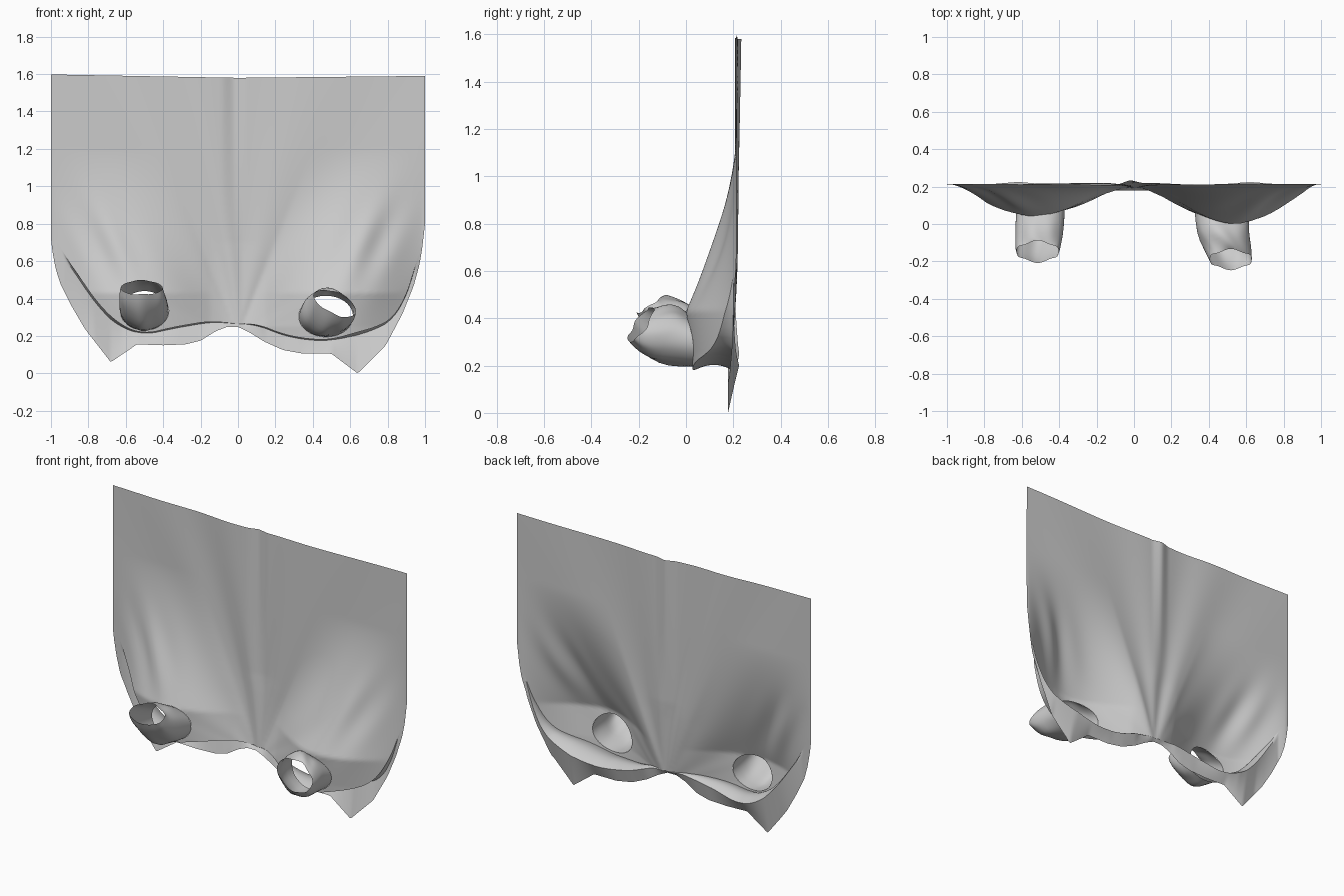
import bpy, bmesh
from math import sin, cos, pi, atan2, hypot

if "Cube" in bpy.data.objects:
    bpy.data.objects.remove(bpy.data.objects["Cube"])


def lerp_curve(pts, x):
    if x <= pts[0][0]:
        return pts[0][1]
    for (a, p), (b, q) in zip(pts, pts[1:]):
        if x <= b:
            return p + (q - p) * (x - a) / (b - a)
    return pts[-1][1]


def soft_curve(pts, x):
    return sum(lerp_curve(pts, x + d * .02) for d in range(-3, 4)) / 7


def clamp(t):
    return max(0.0, min(1.0, t))


# lower outline of the cloth, with two pointed corners
HEM = [(-1, .72), (-.992, .65), (-.975, .56), (-.95, .48), (-.89, .36), (-.82, .24), (-.68, .06),
       (-.54, .155), (-.4, .15), (-.28, .155), (-.2, .175), (-.12, .225), (-.06, .248), (0, .248),
       (.06, .22), (.14, .17), (.24, .125), (.35, .105), (.5, .105), (.64, 0), (.79, .15),
       (.88, .32), (.94, .47), (.97, .58), (.985, .67), (1, .8)]
# crease where the pouches fold back under to the hem
CREASE = [(-1, .78), (-.95, .66), (-.87, .55), (-.75, .37), (-.62, .25), (-.5, .21), (-.33, .25),
          (-.15, .28), (0, .265), (.1, .265), (.25, .205), (.4, .18), (.5, .18), (.62, .215),
          (.75, .25), (.84, .3), (.9, .4), (.97, .62), (1, .82)]


def cloth_y(x, z):
    """Depth of the cloth above the crease: flat at the top, two pouches below."""
    ax = abs(x)
    a = .02 + max(0, z - .25) * .4
    across = sin(pi * clamp((ax - a) / (.985 - a))) ** 1.2
    t = clamp((1.2 - z) / .77)
    up = t ** 1.7 * (1 - .12 * clamp((z - .43) / -.25))
    amp = .17 if x < 0 else .21
    # pleats radiating from the middle of the hem
    ang = atan2(x, z - .2 + 1e-6)
    fade = clamp(hypot(x, z - .25) * 2.5) * clamp(1.25 - ax) * clamp(1 - abs(ang) / 1.3)
    pleat = .007 * fade * sin(ang * 15 + .9 * sin(ang * 5 + z))
    # crumples on the outer shoulders of the pouches
    dx, dz = ax - .7, z - .68
    along = dx * .55 + dz * .83
    side = dx * .83 - dz * .55
    crumple = .012 * sin(side * 28 + along * 5) * 2.718 ** (-(along / .22) ** 2 - (side / .13) ** 2)
    mid = -.035 * clamp(1 - z / .7) * clamp(1 - ax / .15)
    tuck = .018 * max(0, 1 - abs(x + .02) / .06) * clamp(z - .6)
    return .213 - amp * across * up + pleat + crumple + mid + tuck


# sleeve openings in the cloth: centre x, centre z, radius x, radius z
HOLES = [(-.5, .335, .13, .105), (.47, .305, .145, .11)]


def mesh_object(name, bm):
    bmesh.ops.recalc_face_normals(bm, faces=bm.faces)
    me = bpy.data.meshes.new(name)
    bm.to_mesh(me)
    bm.free()
    ob = bpy.data.objects.new(name, me)
    bpy.context.collection.objects.link(ob)
    bpy.context.view_layer.objects.active = ob
    ob.select_set(True)
    bpy.ops.object.shade_smooth_by_angle(angle=1.0)
    ob.select_set(False)
    return ob


def grid_faces(bm, rows, closed=False):
    n = len(rows[0])
    for r, s in zip(rows, rows[1:]):
        for i in range(n if closed else n - 1):
            j = (i + 1) % n
            bm.faces.new((r[i], r[j], s[j], s[i]))


# main cloth sheet: hem flap, fold underneath, then the tall body
bm = bmesh.new()
FLAP, LEDGE, BODY, COLS = 8, 10, 80, 180
cols, body_verts = [], set()
for i in range(COLS + 1):
    u = -1 + 2 * i / COLS
    x = .45 * u + .55 * sin(u * pi / 2)
    zb = lerp_curve(HEM, x)
    zl = max(soft_curve(CREASE, x), zb + .012)
    zt = 1.58 + (.018 if x < 0 else .01) * abs(x)
    front = cloth_y(x, zl)
    back = max(front, .2) + .025 * clamp(1 - abs(abs(x) - .62) / .3)
    back = front + (back - front) * clamp(abs(x) / .15)
    low = back + (.178 - back) * clamp((.92 - abs(x)) / .15)
    col = []
    for k in range(FLAP):
        t = k / FLAP
        col.append(bm.verts.new((x, low + (back - low) * t, zb + (zl - zb) * t * .93)))
    for k in range(LEDGE):
        t = k / LEDGE
        z = zl - (zl - zb) * .07 * (1 - t)
        sag = .025 * sin(pi * t) * clamp((back - front) * 6)
        col.append(bm.verts.new((x, back + (front - back) * t, z + sag)))
    for k in range(BODY + 1):
        z = zl + (zt - zl) * (k / BODY) ** 1.3
        v = bm.verts.new((x, cloth_y(x, z), z))
        col.append(v)
        body_verts.add(v)
    cols.append(col)
grid_faces(bm, cols)


# cut the two openings and pull their rims onto clean ellipses
def inside(p, hole):
    hx, hz, rx, rz = hole
    return ((p.x - hx) / rx) ** 2 + ((p.z - hz) / rz) ** 2 < 1


for hole in HOLES:
    doomed = [f for f in bm.faces if all(v in body_verts for v in f.verts)
              and inside(f.calc_center_median(), hole)]
    rim = {v for f in doomed for v in f.verts if any(g not in set(doomed) for g in v.link_faces)}
    bmesh.ops.delete(bm, geom=doomed, context='FACES')
    hx, hz, rx, rz = hole
    for v in rim:
        a = atan2((v.co.z - hz) / rz, (v.co.x - hx) / rx)
        x, z = hx + rx * cos(a), hz + rz * sin(a)
        v.co = (x, cloth_y(x, z), z)
mesh_object("cloth_sheet", bm)


# crumpled open sleeves; rings: centre x, y, z, radius x, z, lean of top in y, roll in z
def sleeve(name, hole, rings, phase):
    bm = bmesh.new()
    n = 48
    hx, hz, rx, rz = hole
    rows = [[]]
    for k in range(n):
        a = 2 * pi * k / n
        x, z = hx + rx * cos(a), hz + rz * sin(a)
        rows[0].append(bm.verts.new((x, cloth_y(x, z), z)))
    for m, (cx, cy, cz, qx, qz, lean, roll) in enumerate(rings):
        row = []
        for k in range(n):
            a = 2 * pi * k / n
            w = 1 + .06 * sin(3 * a + phase + m) + .04 * sin(7 * a + phase + m)
            row.append(bm.verts.new((cx + qx * cos(a), cy + lean * sin(a) + .006 * sin(5 * a),
                                     cz + qz * w * sin(a) + roll * cos(a))))
        rows.append(row)
    grid_faces(bm, rows, closed=True)
    ob = mesh_object(name, bm)
    sub = ob.modifiers.new("soften", 'SUBSURF')
    sub.levels = sub.render_levels = 1
    sub.boundary_smooth = 'ALL'


sleeve("left_sleeve", HOLES[0], [
    (-.505, -.025, .355, .13, .125, .015, 0),
    (-.51, -.085, .39, .125, .1, .03, 0),
    (-.515, -.13, .425, .12, .07, .045, 0),
    (-.515, -.148, .458, .112, .038, .055, 0)], 0)
sleeve("right_sleeve", HOLES[1], [
    (.475, -.055, .325, .14, .125, .02, .0),
    (.495, -.11, .335, .13, .115, .035, -.015),
    (.51, -.16, .355, .12, .09, .045, -.03),
    (.518, -.19, .375, .112, .06, .052, -.04)], 1.5)
